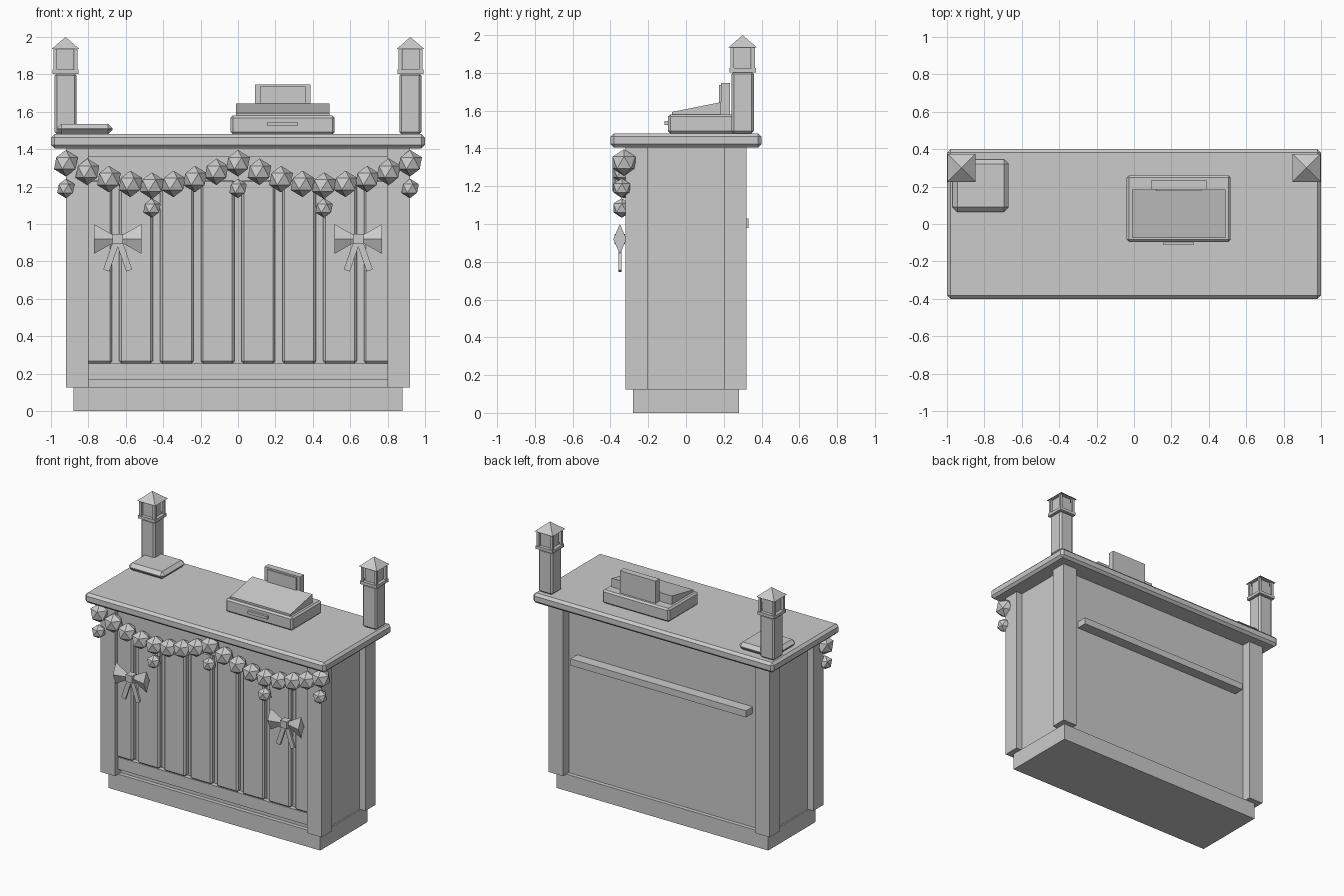
import bpy, math
from mathutils import Matrix

old = bpy.data.objects.get("Cube")
if old:
    bpy.data.objects.remove(old, do_unlink=True)

GREY = (0.6, 0.6, 0.6, 1.0)
grey = bpy.data.materials.new("plain_grey")
grey.use_nodes = True
grey.diffuse_color = GREY
grey.node_tree.nodes["Principled BSDF"].inputs["Base Color"].default_value = GREY


def finish(name, bevel=0):
    ob = bpy.context.object
    ob.name = name
    ob.data.name = name
    ob.data.materials.append(grey)
    if bevel:
        mod = ob.modifiers.new("Chamfer", "BEVEL")
        mod.width = bevel
        mod.segments = 1
    return ob


def box(name, x, y, z, bevel=0):
    """Box from (low, high) ranges on each axis."""
    bpy.ops.mesh.primitive_cube_add(size=1)
    ob = finish(name, bevel)
    size = [b - a for a, b in (x, y, z)]
    mid = [(a + b) / 2 for a, b in (x, y, z)]
    ob.data.transform(Matrix.Diagonal((*size, 1)))
    ob.location = mid
    return ob


def around(c, half):
    return (c - half, c + half)


def ball(name, x, y, z, radius):
    bpy.ops.mesh.primitive_ico_sphere_add(subdivisions=1, radius=radius, location=(x, y, z))
    return finish(name)


# Cabinet: plinth, recessed body, corner posts
box("plinth", (-0.88, 0.88), (-0.28, 0.28), (0, 0.125))
box("cabinet_body", (-0.87, 0.87), (-0.25, 0.25), (0.12, 1.41))
for sx in (-1, 1):
    for sy in (-1, 1):
        box("corner_post", around(sx * 0.86, 0.06), around(sy * 0.26, 0.06), (0.125, 1.41))

# Front rails and slats
box("bottom_rail", (-0.81, 0.81), (-0.285, -0.24), (0.165, 0.255))
box("top_rail", (-0.81, 0.81), (-0.285, -0.24), (1.23, 1.36))
for i in range(8):
    box("front_slat", around((i - 3.5) * 0.218, 0.09), (-0.29, -0.24), (0.255, 1.24), 0.012)

# Bar on the back, counter top
box("back_bar", (-0.73, 0.73), (0.24, 0.33), (0.98, 1.03))
box("counter_top", (-1, 1), (-0.4, 0.4), (1.405, 1.48), 0.018)

# Lantern posts
for sx in (-1, 1):
    cx, cy = sx * 0.922, 0.3
    box("lantern_post", around(cx, 0.059), around(cy, 0.059), (1.48, 1.805), 0.012)
    box("lantern_base", around(cx, 0.07), around(cy, 0.07), (1.803, 1.825))
    box("lantern_core", around(cx, 0.045), around(cy, 0.045), (1.82, 1.94))
    for px in (-1, 1):
        for py in (-1, 1):
            box("lantern_corner", around(cx + px * 0.056, 0.009),
                around(cy + py * 0.056, 0.009), (1.82, 1.94))
    bpy.ops.mesh.primitive_cone_add(vertices=4, radius1=0.075 * math.sqrt(2), radius2=0,
                                    depth=0.065, location=(cx, cy, 1.9675))
    roof = finish("lantern_roof")
    roof.rotation_euler.z = math.pi / 4

# Serving plate
box("counter_plate", (-0.97, -0.67), (0.065, 0.345), (1.48, 1.535), 0.025)

# Cash register
rx = 0.239
box("register_base", around(rx, 0.278), (-0.095, 0.26), (1.48, 1.58), 0.012)
wedge = box("register_keyboard", around(rx, 0.25), (-0.075, 0.185), (1.575, 1.645))
for v in wedge.data.vertices:
    if v.co.y < 0 and v.co.z > 0:
        v.co.z -= 0.052
box("register_screen_back", around(rx, 0.148), (0.185, 0.232), (1.57, 1.747))
box("register_screen", around(rx, 0.122), (0.176, 0.19), (1.6, 1.735))
box("drawer_handle", around(rx, 0.08), (-0.113, -0.09), (1.523, 1.545))

# Garland: two swags of faceted balls, with hanging balls
for i in range(17):
    sag = 0.12 * abs(math.sin(math.pi * i / 8))
    ball("garland_ball", (i - 8) * 0.115, -0.328, 1.325 - sag, 0.071)
for i in range(5):
    low = i % 2
    ball("hanging_ball", (i - 2) * 0.46, -0.34, 1.19 - 0.105 * low, 0.052)

# Bows with two loops, a knot and two tails
for bx in (-0.643, 0.643):
    bz, by = 0.92, -0.35
    for s in (-1, 1):
        bpy.ops.mesh.primitive_cone_add(vertices=4, radius1=0.08, radius2=0.012, depth=0.12)
        loop = finish("bow_loop")
        loop.data.transform(Matrix.Diagonal((1, 0.44, 1, 1)))
        loop.data.transform(Matrix.Rotation(-s * math.pi / 2, 4, "Y"))
        loop.location = (bx + s * 0.068, by, bz)
        tail = box("bow_tail", around(bx + s * 0.036, 0.017), around(by, 0.008),
                   around(0.825, 0.078))
        tail.rotation_euler.y = -s * math.radians(19)
    box("bow_knot", around(bx, 0.027), around(by, 0.028), around(bz, 0.027))
